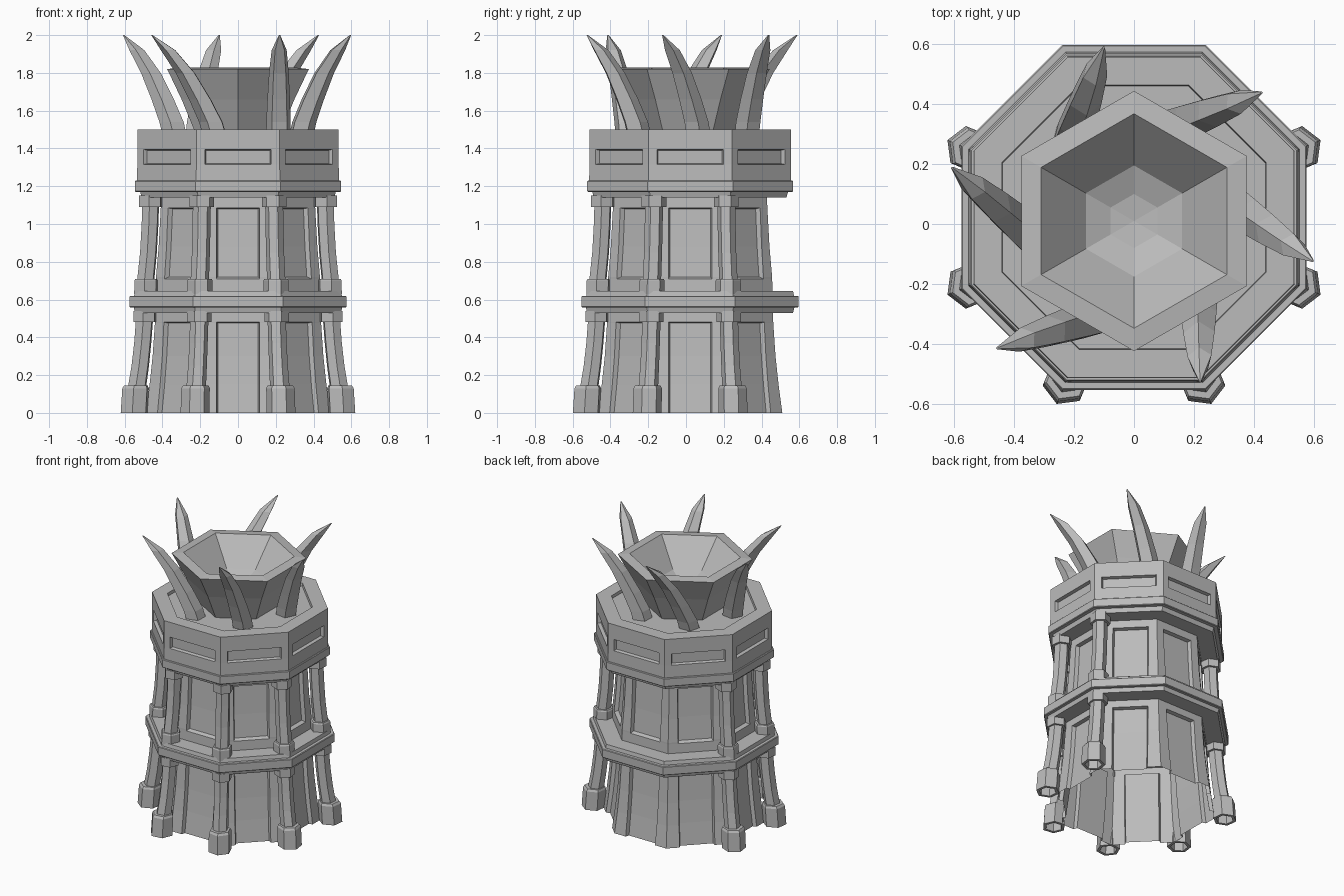
import bpy, bmesh
from math import sin, cos, tan, pi, radians
from mathutils import Vector

cube = bpy.data.objects.get("Cube")
if cube:
    bpy.data.objects.remove(cube, do_unlink=True)

stone = bpy.data.materials.new("grey_stone")
stone.use_nodes = True
GREY = (0.5, 0.5, 0.5, 1)
stone.diffuse_color = GREY
stone.node_tree.nodes["Principled BSDF"].inputs["Base Color"].default_value = GREY

CENTRE = Vector((0, 0.022, 0))


def loft(name, rings, cap_start=True, cap_end=True):
    """Skin a stack of equal-length closed rings, merging coincident points."""
    bm = bmesh.new()
    rows = [[bm.verts.new(p + CENTRE) for p in ring] for ring in rings]
    n = len(rows[0])
    for low, high in zip(rows, rows[1:]):
        for i in range(n):
            j = (i + 1) % n
            bm.faces.new((low[i], low[j], high[j], high[i]))
    if cap_start:
        bm.faces.new(rows[0][::-1])
    if cap_end:
        bm.faces.new(rows[-1])
    bmesh.ops.remove_doubles(bm, verts=bm.verts, dist=0.0002)
    bmesh.ops.recalc_face_normals(bm, faces=bm.faces)
    mesh = bpy.data.meshes.new(name)
    bm.to_mesh(mesh)
    bm.free()
    mesh.materials.append(stone)
    obj = bpy.data.objects.new(name, mesh)
    bpy.context.collection.objects.link(obj)
    return obj


def octagon(z, apothem, depth=0, half=0.115):
    """Octagon whose eight sides each have a notch of the given depth."""
    points = []
    for k in range(8):
        a = k * pi / 4
        n, t = Vector((cos(a), sin(a), 0)), Vector((-sin(a), cos(a), 0))
        inner = half - 0.3 * depth
        for side, out in ((-apothem * tan(pi / 8), apothem), (-half, apothem),
                          (-inner, apothem - depth), (inner, apothem - depth), (half, apothem)):
            points.append(n * out + t * side + Vector((0, 0, z)))
    return points


def polygon(centre, radius, sides, turn=0.0):
    return [centre + Vector((cos(turn + i * 2 * pi / sides), sin(turn + i * 2 * pi / sides), 0)) * radius
            for i in range(sides)]


# Tower walls with recessed panels
D = 0.026
loft("lower_wall", [octagon(*s) for s in (
    (0, 0.488, D), (0.15, 0.468, D), (0.3, 0.452, D), (0.475, 0.44, D),
    (0.48, 0.44), (0.56, 0.437))], cap_start=False)
loft("upper_wall", [octagon(*s) for s in (
    (0.6, 0.439), (0.71, 0.434), (0.72, 0.434, D), (0.88, 0.42, D), (1.08, 0.409, D),
    (1.085, 0.409), (1.16, 0.405))])

# Ledges
loft("middle_ledge", [octagon(*s) for s in (
    (0.53, 0.545), (0.558, 0.552), (0.558, 0.57), (0.562, 0.574), (0.616, 0.574),
    (0.62, 0.57), (0.62, 0.55), (0.645, 0.545))])
loft("upper_ledge", [octagon(*s) for s in (
    (1.14, 0.51), (1.17, 0.518), (1.17, 0.541), (1.174, 0.545), (1.226, 0.545), (1.23, 0.541))])

# Parapet block with slots and sunken deck
W = 0.176
loft("parapet", [octagon(*s, half=W) for s in (
    (1.22, 0.535), (1.315, 0.533), (1.32, 0.533, 0.022), (1.39, 0.533, 0.022),
    (1.395, 0.533), (1.5, 0.533), (1.5, 0.44), (1.48, 0.437))])

# Columns on six of the eight corners, none at the back
LOWER = ((0.1, 0.592, 0.052), (0, 0.595, 0.056), (0, 0.595, 0.077), (0.13, 0.587, 0.076),
         (0.145, 0.585, 0.068), (0.145, 0.577, 0.052), (0.25, 0.56, 0.05),
         (0.37, 0.546, 0.049), (0.48, 0.537, 0.049), (0.48, 0.535, 0.065), (0.54, 0.535, 0.065))
UPPER = ((0.63, 0.528, 0.067), (0.7, 0.526, 0.067), (0.71, 0.526, 0.062), (0.71, 0.528, 0.049),
         (0.85, 0.513, 0.048), (1, 0.504, 0.048), (1.09, 0.501, 0.048), (1.09, 0.501, 0.066),
         (1.15, 0.501, 0.066))
for number, corner in enumerate(range(-5, 1)):
    angle = radians(22.5 + 45 * corner)
    out = Vector((cos(angle), sin(angle), 0))
    for label, profile in (("lower_column", LOWER), ("upper_column", UPPER)):
        loft(f"{label}_{number + 1}",
             [polygon(out * r + Vector((0, 0, z)), size, 6, angle) for z, r, size in profile])

# Hexagonal fire bowl
loft("bowl", [polygon(Vector((0, -0.012, z)), r, 6, pi / 2) for z, r in (
    (1.46, 0.25), (1.66, 0.345), (1.82, 0.433), (1.828, 0.357), (1.65, 0.185),
    (1.615, 0.09), (1.605, 0))], cap_end=False)

# Horns sweeping outward around the bowl
HORN = ((1.46, 0, 0.068), (1.54, 0.07, 0.068), (1.66, 0.24, 0.063), (1.8, 0.47, 0.055),
        (1.92, 0.74, 0.042), (2, 1, 0.004))
TIPS = ((0.425, 0.43), (-0.1, 0.58), (-0.605, 0.18), (-0.455, -0.42), (0.22, -0.53), (0.595, -0.13))
for k, (x, y) in enumerate(TIPS):
    foot_angle = radians(70 + 60 * k)
    foot = Vector((cos(foot_angle), sin(foot_angle), 0)) * 0.335
    tip = Vector((x, y, 0))
    loft(f"horn_{k + 1}",
         [polygon(foot.lerp(tip, t) + Vector((0, -0.015, z)), size, 5, foot_angle)
          for z, t, size in HORN])
